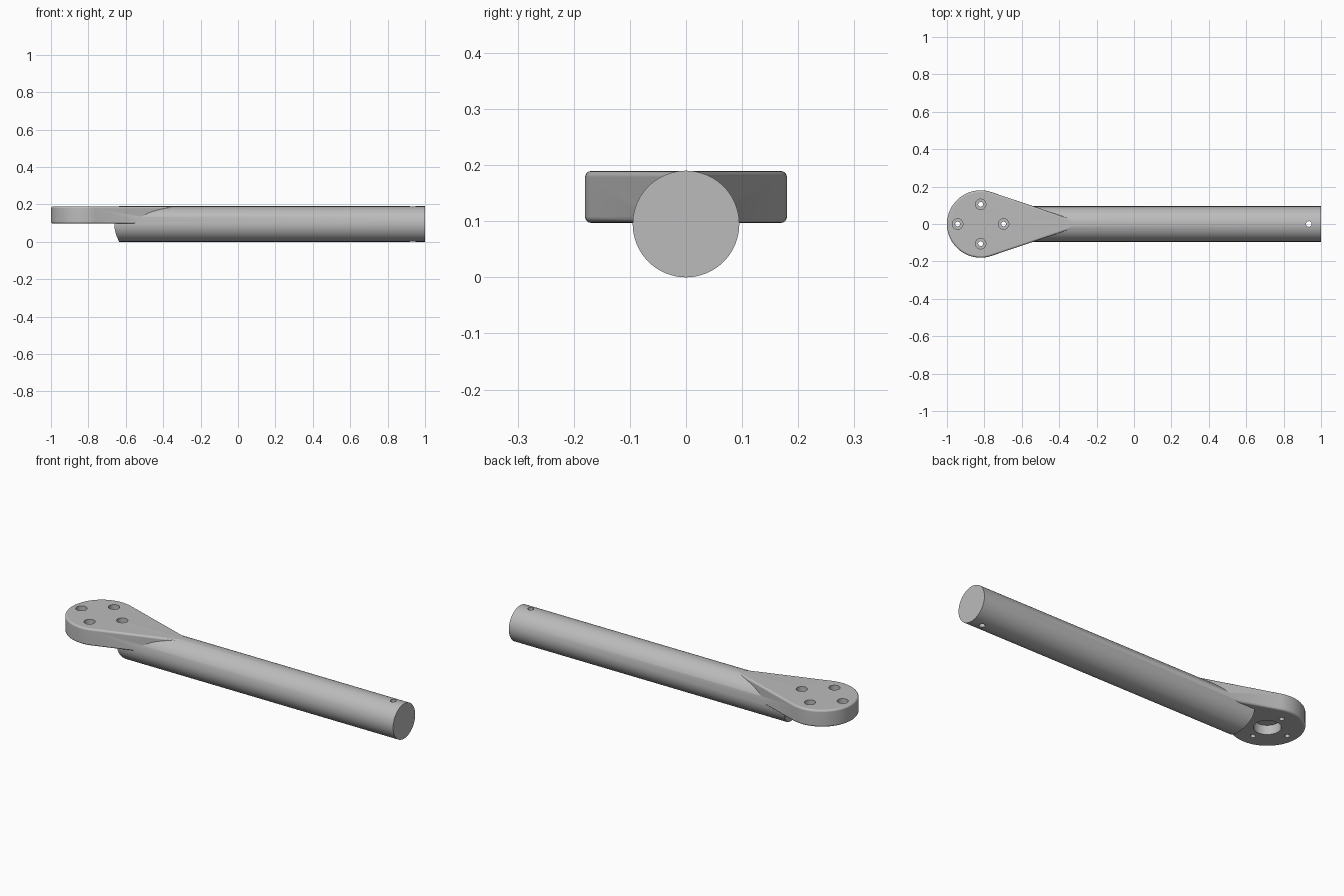
import bpy, bmesh
from math import pi, sin, cos, asin
from mathutils import Matrix, Vector

if "Cube" in bpy.data.objects:
    bpy.data.objects.remove(bpy.data.objects["Cube"])

HEAD_X, HEAD_R = -0.82, 0.18       # round end of the mounting plate
TIP_X, TIP_R = -0.335, 0.025       # narrow end of the mounting plate
BOTTOM, TOP = 0.097, 0.1895        # plate heights
TUBE_R = 0.095

grey = bpy.data.materials.new("light grey")
grey.use_nodes = True
grey.diffuse_color = (0.5, 0.5, 0.5, 1)
grey.node_tree.nodes["Principled BSDF"].inputs["Base Color"].default_value = (0.5, 0.5, 0.5, 1)


def make_object(name, bm):
    bmesh.ops.recalc_face_normals(bm, faces=bm.faces)
    mesh = bpy.data.meshes.new(name)
    bm.to_mesh(mesh)
    bm.free()
    mesh.materials.append(grey)
    obj = bpy.data.objects.new(name, mesh)
    bpy.context.collection.objects.link(obj)
    return obj


def cylinder(name, radius, start, end, segments=48):
    start, end = Vector(start), Vector(end)
    axis = end - start
    turn = Vector((0, 0, 1)).rotation_difference(axis).to_matrix().to_4x4()
    bm = bmesh.new()
    bmesh.ops.create_cone(bm, cap_ends=True, segments=segments, radius1=radius,
                          radius2=radius, depth=axis.length,
                          matrix=Matrix.Translation((start + end) / 2) @ turn)
    return make_object(name, bm)


def apply(obj, mod):
    bpy.ops.object.select_all(action="DESELECT")
    bpy.context.view_layer.objects.active = obj
    obj.select_set(True)
    bpy.ops.object.modifier_apply(modifier=mod.name)


def combine(obj, other, operation):
    mod = obj.modifiers.new("combine", "BOOLEAN")
    mod.operation, mod.solver, mod.object = operation, "EXACT", other
    apply(obj, mod)
    bpy.data.objects.remove(other)


# Teardrop plate: two arcs joined by their common tangents
lean = pi / 2 - asin((HEAD_R - TIP_R) / (TIP_X - HEAD_X))


def arc(x, radius, first, last, steps):
    angles = [first + (last - first) * i / steps for i in range(steps + 1)]
    return [(x + radius * cos(a), radius * sin(a), BOTTOM) for a in angles]


outline = arc(HEAD_X, HEAD_R, lean, 2 * pi - lean, 56) + arc(TIP_X, TIP_R, -lean, lean, 14)
bm = bmesh.new()
base = bm.faces.new([bm.verts.new(p) for p in outline])
raised = bmesh.ops.extrude_face_region(bm, geom=[base])["geom"]
bmesh.ops.translate(bm, vec=(0, 0, TOP - BOTTOM),
                    verts=[v for v in raised if isinstance(v, bmesh.types.BMVert)])
plate = make_object("mounting_plate", bm)
rounding = plate.modifiers.new("rounded rims", "BEVEL")
rounding.width, rounding.segments, rounding.angle_limit = 0.011, 4, 0.8
apply(plate, rounding)

# Round arm with a hollowed end that clears the round head
arm = cylinder("arm", TUBE_R, (-0.72, 0, TUBE_R), (1, 0, TUBE_R), 96)
combine(arm, cylinder("clearance", 0.185, (HEAD_X, 0, -0.1), (HEAD_X, 0, 0.3), 96), "DIFFERENCE")
combine(arm, plate, "UNION")

# Blind shaft pocket under the head
combine(arm, cylinder("pocket", 0.066, (HEAD_X, 0, 0), (HEAD_X, 0, BOTTOM + 0.05)), "DIFFERENCE")

# Four counterbored screw holes
for dx, dy in ((0.123, 0), (-0.123, 0), (0, 0.105), (0, -0.105)):
    x = HEAD_X + dx
    combine(arm, cylinder("screw_hole", 0.013, (x, dy, 0), (x, dy, 0.3), 24), "DIFFERENCE")
    combine(arm, cylinder("screw_seat", 0.028, (x, dy, 0.145), (x, dy, 0.3), 32), "DIFFERENCE")

# Pin hole through the far end of the arm
combine(arm, cylinder("pin_hole", 0.015, (0.935, 0, -0.1), (0.935, 0, 0.3), 24), "DIFFERENCE")

# Smooth curved walls, sharp edges
bpy.ops.object.select_all(action="DESELECT")
bpy.context.view_layer.objects.active = arm
arm.select_set(True)
bpy.ops.object.shade_smooth_by_angle(angle=0.5)
weighted = arm.modifiers.new("even shading", "WEIGHTED_NORMAL")
weighted.keep_sharp = True
